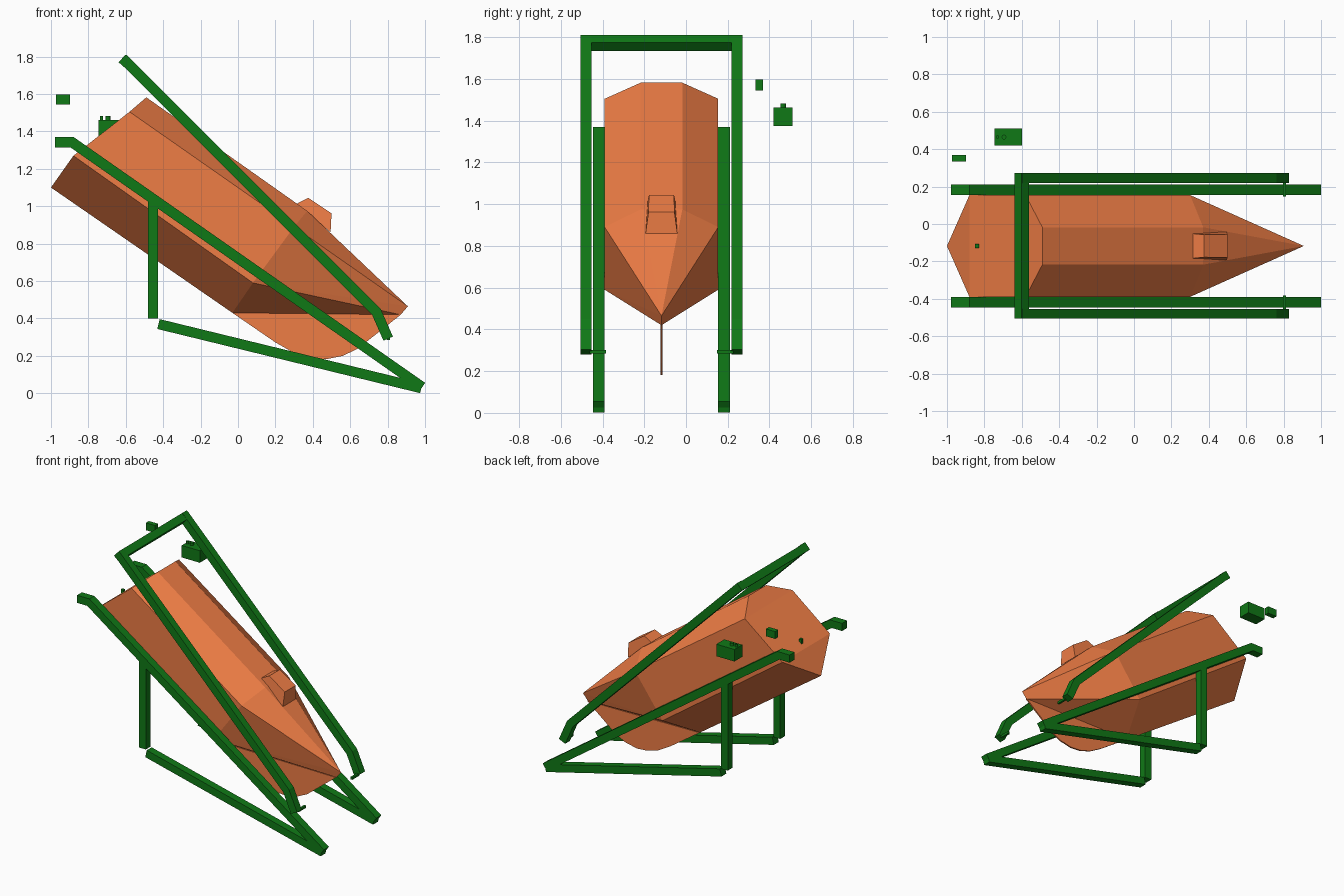
import bpy, bmesh
from mathutils import Vector

if "Cube" in bpy.data.objects:
    bpy.data.objects.remove(bpy.data.objects["Cube"])

CY = -0.1175  # centre plane of boat and cradle


def material(name, color):
    m = bpy.data.materials.new(name)
    m.diffuse_color = color
    m.use_nodes = True
    m.node_tree.nodes["Principled BSDF"].inputs["Base Color"].default_value = m.diffuse_color
    return m


ORANGE = material("orange", (0.86, 0.205, 0.06, 1))
GREEN = material("green", (0.005, 0.19, 0.008, 1))


def make(name, verts, faces, mat):
    me = bpy.data.meshes.new(name)
    me.from_pydata(verts, [], faces)
    bm = bmesh.new()
    bm.from_mesh(me)
    bmesh.ops.remove_doubles(bm, verts=bm.verts, dist=1e-5)
    bmesh.ops.recalc_face_normals(bm, faces=bm.faces)
    bm.to_mesh(me)
    bm.free()
    me.materials.append(mat)
    ob = bpy.data.objects.new(name, me)
    bpy.context.collection.objects.link(ob)
    return ob


def plate(name, outline, y0, y1, mat):
    """Extrude an x-z outline from y0 to y1."""
    n = len(outline)
    verts = [(x, y, z) for y in (y0, y1) for x, z in outline]
    faces = [tuple(range(n)), tuple(range(n, 2 * n))]
    faces += [(i, (i + 1) % n, (i + 1) % n + n, i + n) for i in range(n)]
    return make(name, verts, faces, mat)


def bar(name, path, width, y0, y1):
    """Mitred beam following an x-z path."""
    pts = [Vector(p) for p in path]
    dirs = [(b - a).normalized() for a, b in zip(pts, pts[1:])]
    left, right = [], []
    for i, p in enumerate(pts):
        a, b = dirs[max(i - 1, 0)], dirs[min(i, len(dirs) - 1)]
        na, nb = Vector((-a.y, a.x)), Vector((-b.y, b.x))
        n = (na + nb).normalized()
        off = n * (width / 2 / n.dot(na))
        left.append(p + off)
        right.append(p - off)
    return plate(name, [tuple(v) for v in left + right[::-1]], y0, y1, GREEN)


def box(name, lo, hi, mat=GREEN):
    return plate(name, [(lo[0], lo[2]), (hi[0], lo[2]), (hi[0], hi[2]), (lo[0], hi[2])],
                 lo[1], hi[1], mat)


# Hull: keel, lower chine, upper chine and deck edge at stern and shoulder, then bow
W, T = 0.272, 0.1
halves = (0, W, W, T)
stern = [(-1.0, 1.10), (-0.88, 1.27), (-0.58, 1.505), (-0.49, 1.582)]
shoulder = [(-0.03, 0.43), (0.08, 0.59), (0.30, 0.89), (0.37, 0.975)]


def ring(st):
    r = [(x, CY + h, z) for (x, z), h in zip(st, halves)]
    return r + [(x, CY - h, z) for (x, z), h in list(zip(st, halves))[:0:-1]]


verts = ring(stern) + ring(shoulder) + [(0.87, CY, 0.42), (0.908, CY, 0.465)]
LOW, TIP = 14, 15
faces = [(i, (i + 1) % 7, (i + 1) % 7 + 7, i + 7) for i in range(7)]
faces += [(0, 1, 6), (1, 2, 5, 6), (2, 3, 4, 5)]
faces += [(7, 8, LOW), (13, 7, LOW), (8, 9, TIP), (8, TIP, LOW), (12, 13, TIP),
          (13, LOW, TIP), (9, 10, TIP), (10, 11, TIP), (11, 12, TIP)]
make("hull", verts, faces, ORANGE)

# Thin keel fin under the bow
plate("keel_fin", [(-0.03, 0.43), (0.2, 0.272), (0.3, 0.215), (0.39, 0.188), (0.47, 0.182),
                   (0.56, 0.2), (0.64, 0.238), (0.87, 0.42)], CY - 0.005, CY + 0.005, ORANGE)

# Wheelhouse on the foredeck
cab = [(0.315, 1.015, 0.066), (0.495, 0.86, 0.076), (0.5, 0.962, 0.062), (0.375, 1.045, 0.06)]
cab = [(x, CY + s * h, z) for s in (-1, 1) for x, z, h in cab]
make("wheelhouse", cab, [(0, 1, 2, 3), (4, 5, 6, 7)] +
     [(i, (i + 1) % 4, (i + 1) % 4 + 4, i + 4) for i in range(4)], ORANGE)

# Stern hook
box("stern_hook", (-0.85, CY - 0.01, 1.29), (-0.83, CY + 0.01, 1.325))

# Launch cradle and swing arms, one set on each side
for side, s in (("left", -1), ("right", 1)):
    a, b = CY + s * 0.272, CY + s * 0.328
    bar(side + "_launch_rail", [(-0.978, 1.342), (-0.887, 1.342), (0.985, 0.033)], 0.055, a, b)
    box(side + "_post", (-0.482, min(a, b), 0.4), (-0.427, max(a, b), 1.03))
    bar(side + "_base_beam", [(-0.425, 0.37), (0.98, 0.027)], 0.054, a, b)
    c, d = CY + s * 0.336, CY + s * 0.389
    bar(side + "_swing_arm", [(-0.615, 1.79), (0.74, 0.435), (0.803, 0.292)], 0.055, c, d)
    e, f = sorted((CY + s * 0.265, CY + s * 0.345))
    box(side + "_pivot_pin", (0.797, e, 0.285), (0.813, f, 0.302))

# Crossbar joining the swing arms
bar("crossbar", [(-0.62, 1.79), (-0.58, 1.755)], 0.055, CY - 0.389, CY + 0.389)

# Detached winch box with knobs, and small control box
box("winch_box", (-0.745, 0.42, 1.375), (-0.6, 0.51, 1.462))
box("control_box", (-0.972, 0.333, 1.545), (-0.898, 0.368, 1.598))
for i, (x, r) in enumerate(((-0.73, 0.009), (-0.695, 0.013))):
    bpy.ops.mesh.primitive_cylinder_add(vertices=12, radius=r, depth=0.03,
                                        location=(x, 0.465, 1.467))
    knob = bpy.context.object
    knob.name = f"winch_knob_{i + 1}"
    knob.data.materials.append(GREEN)
